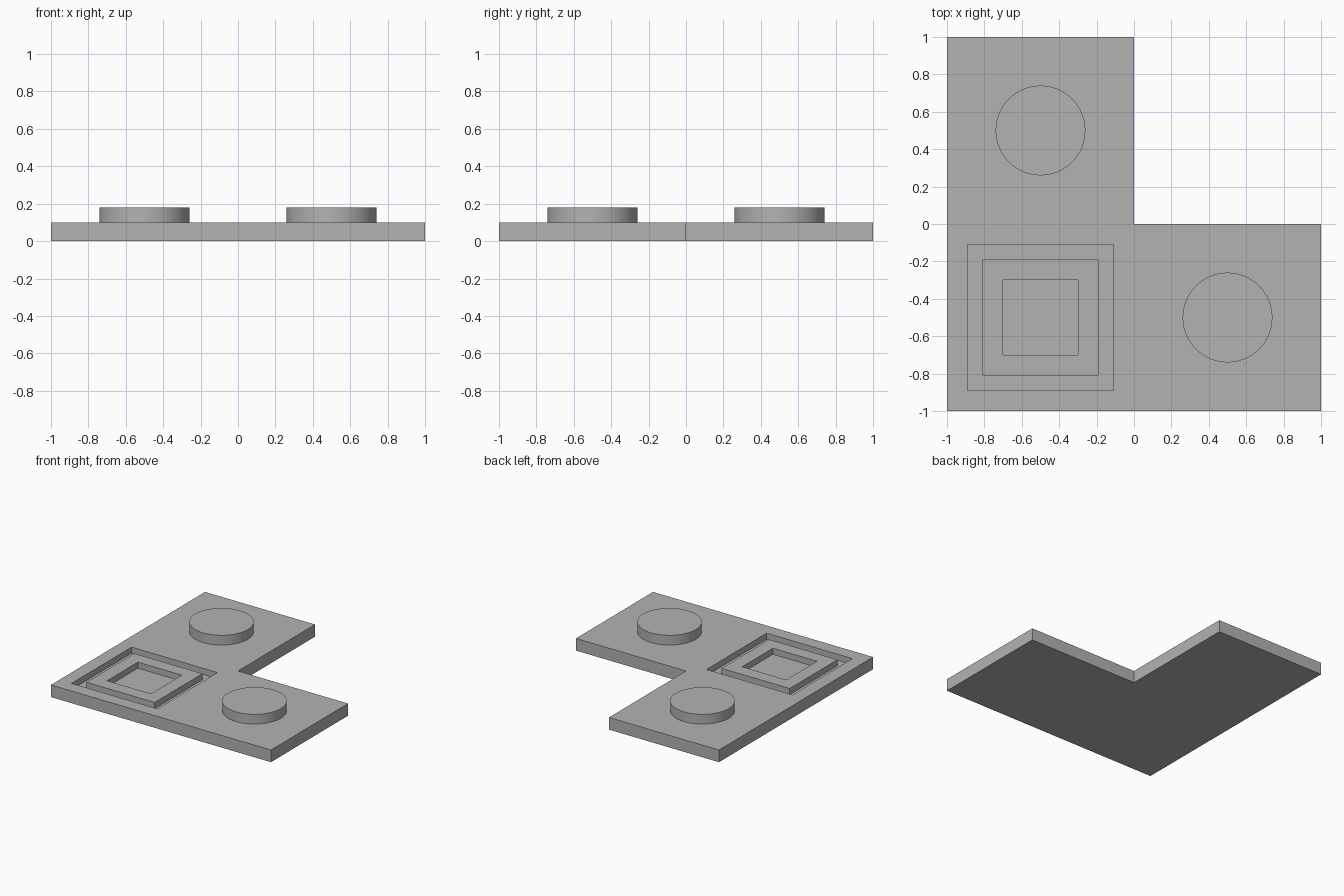
import bpy
import bmesh
from mathutils import Matrix, Vector

THICK = 0.10        # plate thickness
FLOOR = 0.05        # height of the recess floor
STUD_TOP = 0.18
SOCKET = (-0.5, -0.5)

old = bpy.data.objects.get("Cube")
if old:
    bpy.data.objects.remove(old, do_unlink=True)

grey = bpy.data.materials.new("plain grey")
grey.use_nodes = True
colour = (0.45, 0.45, 0.45, 1)
grey.diffuse_color = colour
grey.node_tree.nodes["Principled BSDF"].inputs["Base Color"].default_value = colour


def make_object(name, bm):
    bmesh.ops.recalc_face_normals(bm, faces=bm.faces)
    mesh = bpy.data.meshes.new(name)
    bm.to_mesh(mesh)
    bm.free()
    mesh.materials.append(grey)
    obj = bpy.data.objects.new(name, mesh)
    bpy.context.collection.objects.link(obj)
    return obj


def prism(name, outline, z0, z1):
    bm = bmesh.new()
    base = bm.faces.new([bm.verts.new((x, y, z0)) for x, y in outline])
    top = bmesh.ops.extrude_face_region(bm, geom=[base], use_keep_orig=True)
    moved = [v for v in top["geom"] if isinstance(v, bmesh.types.BMVert)]
    bmesh.ops.translate(bm, vec=(0, 0, z1 - z0), verts=moved)
    return make_object(name, bm)


def square(half):
    cx, cy = SOCKET
    return [(cx + sx * half, cy + sy * half)
            for sx, sy in ((-1, -1), (1, -1), (1, 1), (-1, 1))]


def cut(target, cutter):
    mod = target.modifiers.new("cut", "BOOLEAN")
    mod.operation = "DIFFERENCE"
    mod.solver = "EXACT"
    mod.object = cutter
    bpy.context.view_layer.objects.active = target
    bpy.ops.object.modifier_apply(modifier=mod.name)
    bpy.data.objects.remove(cutter, do_unlink=True)


# L-shaped plate with a square recess
corner = [(-1, -1), (1, -1), (1, 0), (0, 0), (0, 1), (-1, 1)]
plate = prism("plate", corner, 0, THICK)
cut(plate, prism("recess_cutter", square(0.39), FLOOR, THICK + 0.1))

# Square frame standing in the recess, level with the plate
frame = prism("socket_frame", square(0.31), FLOOR, THICK)
cut(frame, prism("pocket_cutter", square(0.20), 0, THICK + 0.1))

# Round studs on the two arms
for name, x, y in (("right_stud", -0.5, 0.5), ("left_stud", 0.5, -0.5)):
    bm = bmesh.new()
    height = STUD_TOP - THICK
    bmesh.ops.create_cone(bm, cap_ends=True, segments=64, radius1=0.24,
                          radius2=0.24, depth=height,
                          matrix=Matrix.Translation(Vector((x, y, THICK + height / 2))))
    stud = make_object(name, bm)
    bpy.ops.object.select_all(action="DESELECT")
    stud.select_set(True)
    bpy.context.view_layer.objects.active = stud
    bpy.ops.object.shade_smooth_by_angle()
